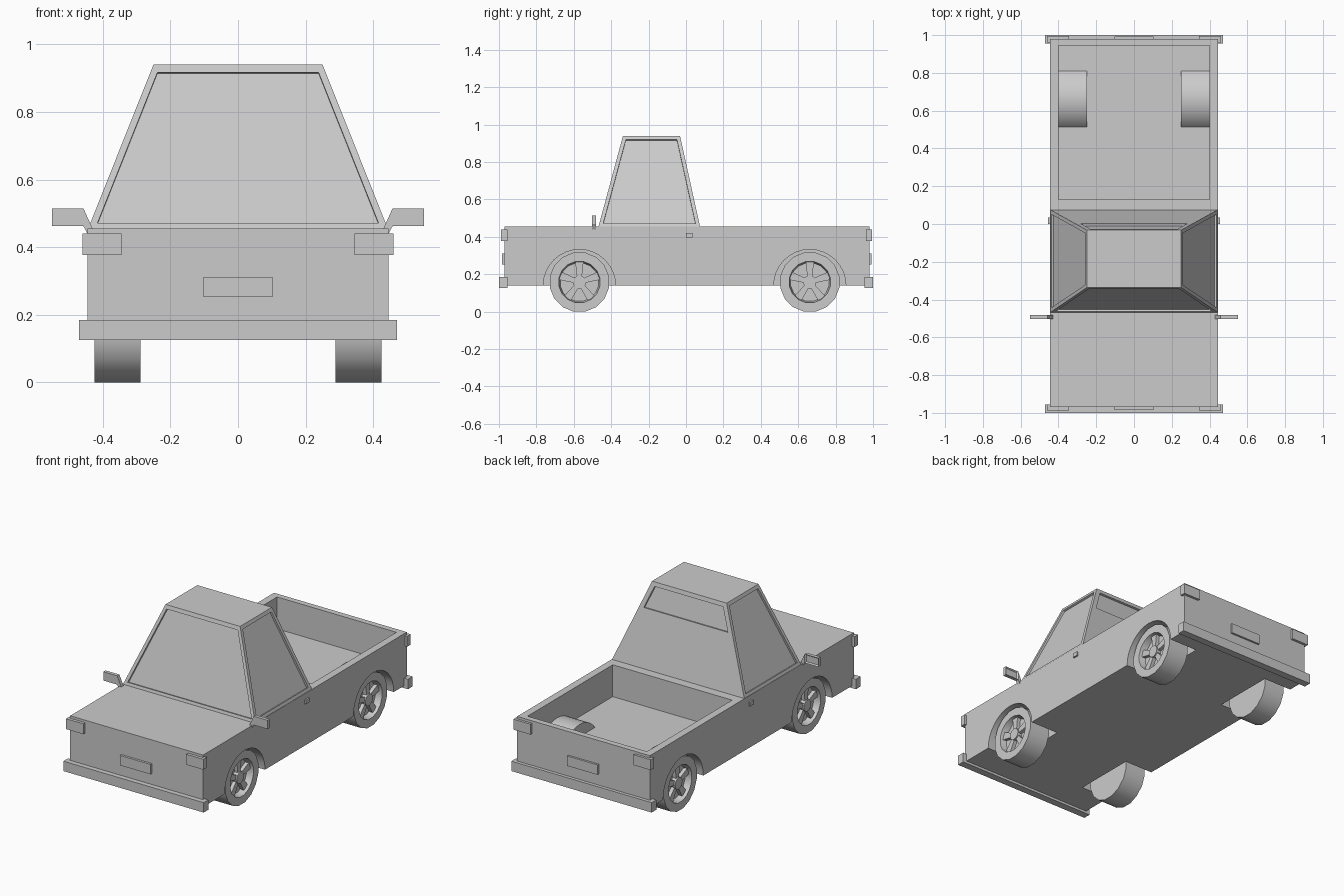
import bpy, bmesh
from math import pi, cos, sin
from mathutils import Vector, Matrix

if "Cube" in bpy.data.objects:
    bpy.data.objects.remove(bpy.data.objects["Cube"])


def finish(name, bm, mirror=False, smooth=False):
    bmesh.ops.recalc_face_normals(bm, faces=bm.faces)
    me = bpy.data.meshes.new(name)
    bm.to_mesh(me)
    bm.free()
    ob = bpy.data.objects.new(name, me)
    bpy.context.collection.objects.link(ob)
    if mirror:
        ob.modifiers.new("mirror", 'MIRROR')
    if smooth:
        shade(ob)
    return ob


def shade(ob):
    bpy.ops.object.select_all(action='DESELECT')
    ob.select_set(True)
    bpy.context.view_layer.objects.active = ob
    bpy.ops.object.shade_smooth_by_angle(angle=0.6)


def add_box(bm, x, y, z):
    c = Vector((sum(x) / 2, sum(y) / 2, sum(z) / 2))
    s = Matrix.Diagonal((x[1] - x[0], y[1] - y[0], z[1] - z[0], 1))
    return bmesh.ops.create_cube(bm, size=1, matrix=Matrix.Translation(c) @ s)


def box(name, x, y, z, mirror=False):
    bm = bmesh.new()
    add_box(bm, x, y, z)
    return finish(name, bm, mirror)


def add_cyl(bm, x0, x1, y, z, r, n):
    m = Matrix.Translation(((x0 + x1) / 2, y, z)) @ Matrix.Rotation(pi / 2, 4, 'Y')
    bmesh.ops.create_cone(bm, cap_ends=True, segments=n, radius1=r, radius2=r,
                          depth=x1 - x0, matrix=m)


def prism(bm, pts, offset):
    f = bm.faces.new([bm.verts.new(p) for p in pts])
    r = bmesh.ops.extrude_face_region(bm, geom=[f])
    vs = [v for v in r['geom'] if isinstance(v, bmesh.types.BMVert)]
    bmesh.ops.translate(bm, verts=vs, vec=offset)


def boolean(ob, tool, op):
    m = ob.modifiers.new(op, 'BOOLEAN')
    m.object, m.operation, m.solver = tool, op, 'EXACT'
    tool.hide_render = True
    tool.hide_set(True)


AXLES = (-0.57, 0.662)

# Body with load bed, inner wheel humps and wheel arches
body = box("body", (-.445, .445), (-.97, .98), (.14, .455))
boolean(body, box("bed_cutter", (-.4, .4), (.13, .945), (.262, .6)), 'DIFFERENCE')
for side in (-1, 1):
    bm = bmesh.new()
    a, b = sorted((side * .25, side * .42))
    add_cyl(bm, a, b, AXLES[1], .15, .187, 32)
    boolean(body, finish("hump_helper", bm), 'UNION')
for side in (-1, 1):
    for y in AXLES:
        bm = bmesh.new()
        a, b = sorted((side * .256, side * .6))
        add_cyl(bm, a, b, y, .139, .193, 32)
        boolean(body, finish("arch_cutter", bm), 'DIFFERENCE')
# trim anything of the humps hanging below the floor
boolean(body, box("underside_cutter", (-.7, .7), (-1.2, 1.2), (-.3, .14)), 'DIFFERENCE')
bpy.context.view_layer.update()
mesh = bpy.data.meshes.new_from_object(
    body.evaluated_get(bpy.context.evaluated_depsgraph_get()))
body.modifiers.clear()
body.data = mesh
shade(body)
for ob in list(bpy.data.objects):
    if ob is not body:
        bpy.data.objects.remove(ob)


# Cab: tapered box, every wall has a recessed window
def cab_section(z):
    t = (z - .455) / .485
    return .443 - .193 * t, -.468 + .131 * t, .075 - .107 * t


def wall(bm, kind, z0, z1, m):
    pts = []
    for z, s in ((z0, 0), (z0, 1), (z1, 1), (z1, 0)):
        hx, yf, yr = cab_section(z)
        if kind in ('front', 'rear'):
            pts.append(Vector(((hx - m) * (2 * s - 1), yf if kind == 'front' else yr, z)))
        else:
            pts.append(Vector((hx if kind == 'right' else -hx, yr - m if s else yf + m, z)))
    return pts


bm = bmesh.new()
middle = Vector((0, -.19, .65))
for kind, z0, z1 in (('front', .472, .917), ('rear', .785, .915),
                     ('left', .472, .92), ('right', .472, .92)):
    outer = wall(bm, kind, .455, .94, 0)
    frame = wall(bm, kind, z0, z1, .021 if kind != 'rear' else .03)
    n = (outer[1] - outer[0]).cross(outer[3] - outer[0]).normalized()
    if n.dot(middle - outer[0]) < 0:
        n = -n
    pane = [p + n * .012 for p in frame]
    rings = [[bm.verts.new(p) for p in ring] for ring in (outer, frame, pane)]
    for a, b in zip(rings, rings[1:]):
        for i in range(4):
            j = (i + 1) % 4
            bm.faces.new((a[i], a[j], b[j], b[i]))
    bm.faces.new(rings[2])
for z in (.455, .94):
    hx, yf, yr = cab_section(z)
    bm.faces.new([bm.verts.new(p) for p in ((-hx, yf, z), (hx, yf, z), (hx, yr, z), (-hx, yr, z))])
bmesh.ops.remove_doubles(bm, verts=bm.verts, dist=.0005)
finish("cab", bm)

# Bumpers, lamps and plates at both ends
box("front_bumper", (-.47, .47), (-1, -.955), (.125, .185))
box("rear_bumper", (-.47, .47), (.955, 1), (.125, .185))
box("headlamp", (.345, .46), (-.988, -.955), (.377, .44), True)
box("tail_lamp", (.345, .46), (.962, .995), (.377, .44), True)
box("front_plate", (-.102, .102), (-.984, -.96), (.252, .312))
box("rear_plate", (-.102, .102), (.97, .992), (.252, .312))

# Door handles
box("door_handle", (.43, .455), (0, .035), (.395, .42), True)

# Wing mirrors with recessed glass and a slanted arm
bm = bmesh.new()
add_box(bm, (.457, .55), (-.503, -.482), (.462, .515))
glass = max(bm.faces, key=lambda f: f.calc_center_median().y)
bmesh.ops.inset_region(bm, faces=[glass], thickness=.009)
bmesh.ops.translate(bm, verts=glass.verts, vec=(0, -.008, 0))
prism(bm, [(.43, -.503, .455), (.457, -.503, .515), (.457, -.503, .462), (.445, -.503, .44)],
      (0, .021, 0))
finish("wing_mirror", bm, True)

# Wheels: lathed tyre and rim, hub and five spokes
PROFILE = [(.288, 0), (.288, .161), (.425, .161), (.425, .112), (.385, .104), (.385, 0)]
SIDES = 16
for label, y in zip(("front", "rear"), AXLES):
    bm = bmesh.new()
    hub = Vector((0, y, .158))
    rings = []
    for x, r in PROFILE:
        rings.append([bm.verts.new(hub + Vector((x, r * sin(a), r * cos(a))))
                      for a in [(i + .5) * 2 * pi / SIDES for i in range(SIDES)]]
                     if r else [bm.verts.new(hub + Vector((x, 0, 0)))] * SIDES)
    for a, b in zip(rings, rings[1:]):
        for i in range(SIDES):
            j = (i + 1) % SIDES
            bm.faces.new(list(dict.fromkeys((a[i], a[j], b[j], b[i]))))
    finish(label + "_wheel", bm, True, True)

    bm = bmesh.new()
    add_cyl(bm, .38, .415, y, hub.z, .035, SIDES)
    for k in range(5):
        a = k * 2 * pi / 5
        out, across = Vector((0, sin(a), cos(a))), Vector((0, cos(a), -sin(a)))
        base = hub + Vector((.38, 0, 0))
        prism(bm, [base + out * r + across * w for r, w in
                   ((.025, -.013), (.108, -.022), (.108, .022), (.025, .013))], (.027, 0, 0))
    finish(label + "_spokes", bm, True)
